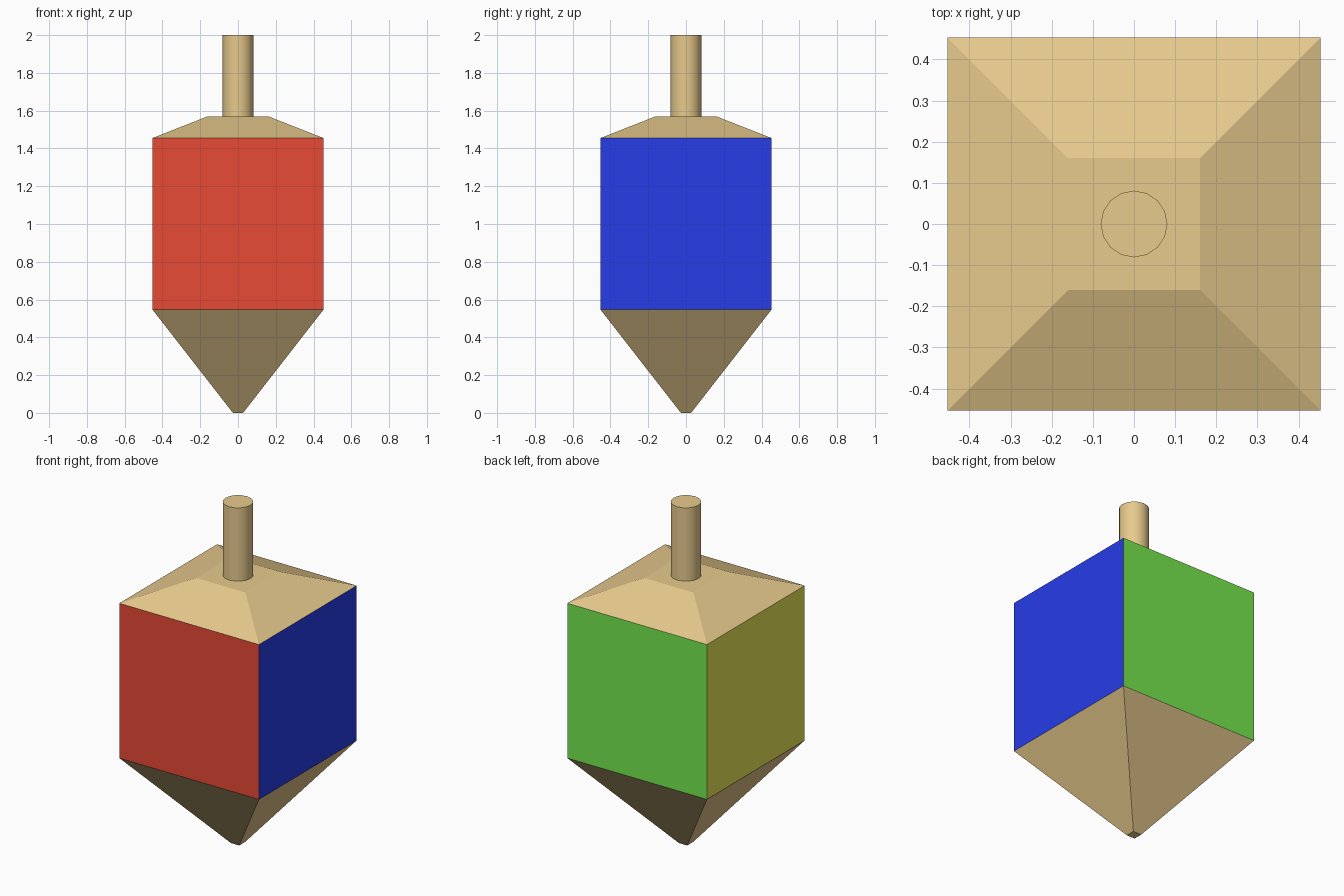
import bpy
import bmesh
import math

default = bpy.data.objects.get("Cube")
if default:
    bpy.data.objects.remove(default, do_unlink=True)


def material(name, rgb):
    mat = bpy.data.materials.new(name)
    mat.use_nodes = True
    colour = (*rgb, 1.0)
    mat.diffuse_color = colour
    mat.node_tree.nodes["Principled BSDF"].inputs["Base Color"].default_value = colour
    return mat


wood = material("pale wood", (0.8, 0.59, 0.266))
red = material("red", (0.8, 0.069, 0.036))
blue = material("blue", (0.02, 0.045, 0.8))
green = material("green", (0.178, 0.8, 0.08))
yellow = material("yellow", (0.8, 0.78, 0.089))


def square(half):
    return [(-half, -half), (half, -half), (half, half), (-half, half)]


def circle(radius, sides):
    angles = [math.tau * i / sides for i in range(sides)]
    return [(radius * math.cos(a), radius * math.sin(a)) for a in angles]


def loft(name, lower, z0, upper, z1, mats, bottom=False, top=False):
    """Join two outlines with side faces, closing the chosen ends."""
    bm = bmesh.new()
    a = [bm.verts.new((x, y, z0)) for x, y in lower]
    b = [bm.verts.new((x, y, z1)) for x, y in upper]
    for i in range(len(a)):
        j = (i + 1) % len(a)
        bm.faces.new((a[i], a[j], b[j], b[i]))
    if bottom:
        bm.faces.new(a[::-1])
    if top:
        bm.faces.new(b)
    bm.normal_update()
    mesh = bpy.data.meshes.new(name)
    bm.to_mesh(mesh)
    bm.free()
    for mat in mats:
        mesh.materials.append(mat)
    obj = bpy.data.objects.new(name, mesh)
    bpy.context.collection.objects.link(obj)
    return obj


HALF = 0.453
BODY_LOW, BODY_HIGH, CAP_TOP = 0.547, 1.455, 1.57

# Tapered point with a small flat tip
loft("point", square(0.027), 0, square(HALF), BODY_LOW, [wood], bottom=True)

# Square body, one colour for each side
body = loft("body", square(HALF), BODY_LOW, square(HALF), BODY_HIGH,
            [red, blue, green, yellow])
for face in body.data.polygons:
    n = face.normal
    if abs(n.y) > abs(n.x):
        face.material_index = 0 if n.y < 0 else 2
    else:
        face.material_index = 1 if n.x > 0 else 3

# Shallow sloping cap
loft("cap", square(HALF), BODY_HIGH, square(0.16), CAP_TOP, [wood], top=True)

# Round handle
stem = loft("stem", circle(0.081, 16), CAP_TOP, circle(0.081, 16), 2.0, [wood], top=True)
bpy.ops.object.select_all(action="DESELECT")
stem.select_set(True)
bpy.context.view_layer.objects.active = stem
bpy.ops.object.shade_smooth_by_angle(angle=math.radians(40))
